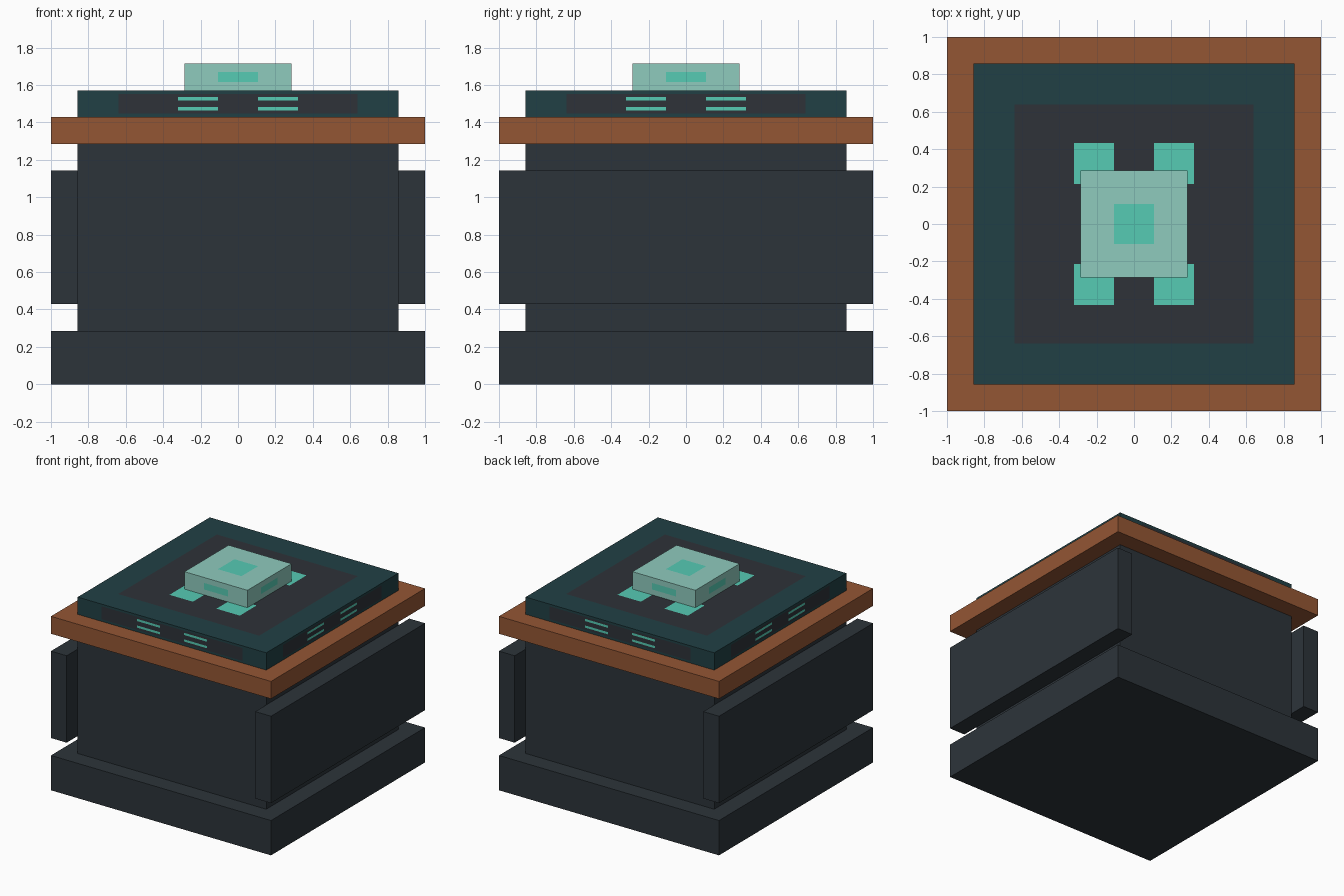
import bpy, bmesh
from mathutils import Vector

if "Cube" in bpy.data.objects:
    bpy.data.objects.remove(bpy.data.objects["Cube"], do_unlink=True)


def material(name, srgb):
    linear = [(c / 255 / 12.92) if c < 11 else ((c / 255 + 0.055) / 1.055) ** 2.4 for c in srgb]
    mat = bpy.data.materials.new(name)
    mat.use_nodes = True
    mat.diffuse_color = (*linear, 1)
    bsdf = mat.node_tree.nodes["Principled BSDF"]
    bsdf.inputs["Base Color"].default_value = (*linear, 1)
    bsdf.inputs["Roughness"].default_value = 0.8
    return mat


slate = material("slate", (44, 52, 58))
copper = material("copper", (148, 86, 52))
teal = material("dark teal", (33, 64, 69))
charcoal = material("charcoal", (46, 50, 56))
mint = material("bright mint", (86, 203, 180))
pale = material("pale mint", (143, 203, 190))


def block(name, low, high, mats, cuts=(), rule=None):
    """Box between two corners; faces are cut at fractions of the half size and coloured by rule(u, v)."""
    low, high = Vector(low), Vector(high)
    mid, half = (low + high) / 2, (high - low) / 2
    bm = bmesh.new()
    bmesh.ops.create_cube(bm, size=2)
    for axis in range(3):
        for cut in cuts:
            for side in (-1, 1):
                point, normal = Vector(), Vector()
                point[axis], normal[axis] = side * cut, 1
                bmesh.ops.bisect_plane(bm, geom=bm.verts[:] + bm.edges[:] + bm.faces[:],
                                       plane_co=point, plane_no=normal)
    if rule:
        bm.normal_update()
        for face in bm.faces:
            facing = max(range(3), key=lambda a: abs(face.normal[a]))
            centre = face.calc_center_median()
            u, v = (abs(centre[a]) for a in range(3) if a != facing)
            face.material_index = rule(u, v)
    for vert in bm.verts:
        vert.co = mid + vert.co * half
    mesh = bpy.data.meshes.new(name)
    bm.to_mesh(mesh)
    bm.free()
    for mat in mats:
        mesh.materials.append(mat)
    obj = bpy.data.objects.new(name, mesh)
    bpy.context.collection.objects.link(obj)
    return obj


# Plinth, core and side panels
block("base", (-1, -1, 0), (1, 1, 0.286), [slate])
block("body", (-0.857, -0.857, 0.286), (0.857, 0.857, 1.286), [slate])
for name, side in (("left_panel", 1), ("right_panel", -1)):
    x = sorted((side * 0.857, side))
    block(name, (x[0], -1, 0.429), (x[1], 1, 1.143), [slate])

# Copper rim plate
block("rim_plate", (-1, -1, 1.286), (1, 1, 1.429), [copper])


# Display slab: dark inset with four bright patches on each face
def display_rule(u, v):
    if 0.125 < u < 0.373 and 0.25 < v < 0.505:
        return 2
    return 1 if max(u, v) < 0.747 else 0


block("display_slab", (-0.857, -0.857, 1.429), (0.857, 0.857, 1.571),
      [teal, charcoal, mint], (0.125, 0.25, 0.373, 0.505, 0.747), display_rule)

# Crystal block with a bright square in the middle of each face
block("crystal", (-0.286, -0.286, 1.571), (0.286, 0.286, 1.714),
      [pale, mint], (0.375,), lambda u, v: int(max(u, v) < 0.375))
